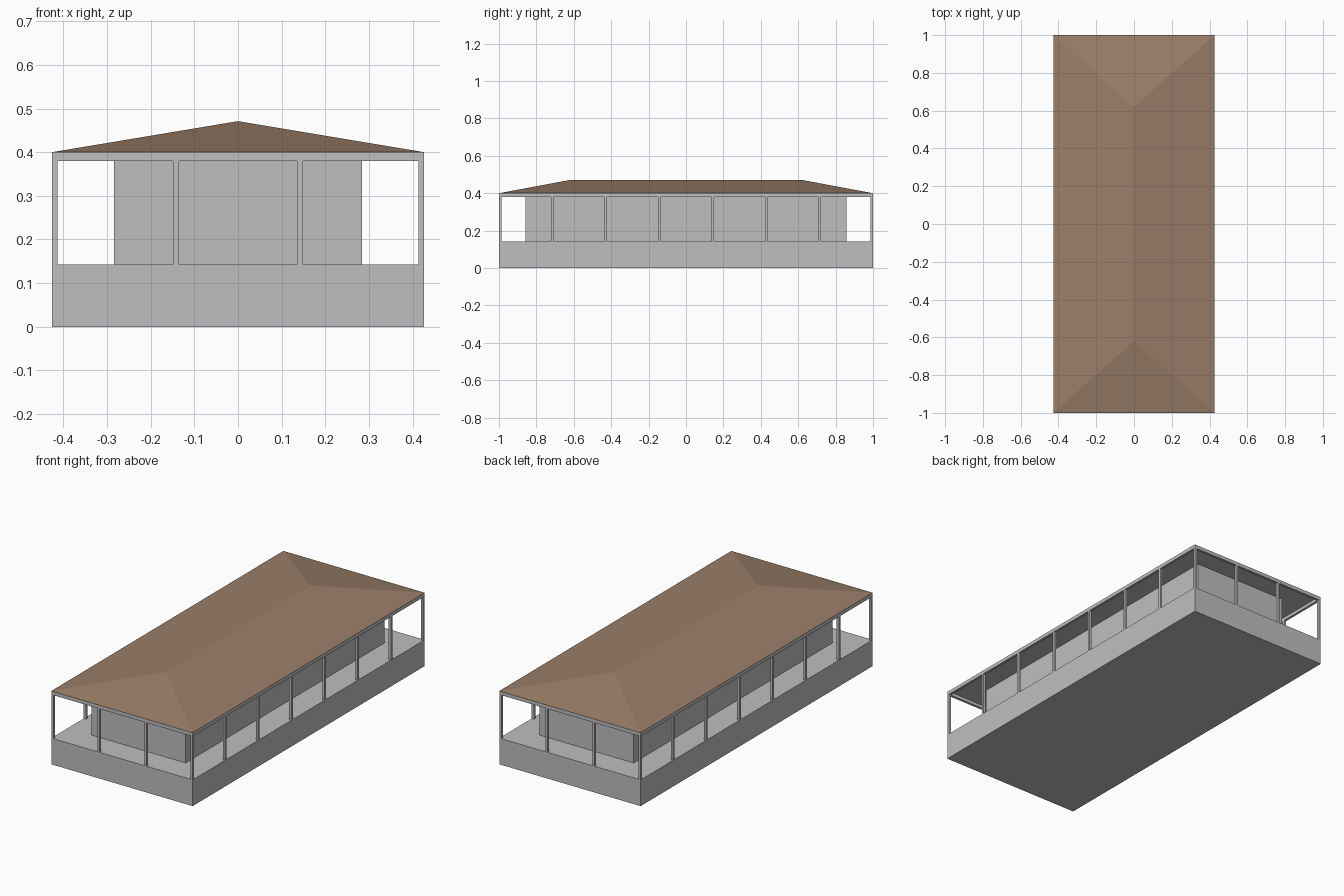
import bpy
import bmesh
from mathutils import Matrix

if "Cube" in bpy.data.objects:
    bpy.data.objects.remove(bpy.data.objects["Cube"])

HX, HY = 0.4265, 1.0              # half width and half length
FLOOR, BEAM, EAVE, RIDGE = 0.143, 0.38, 0.40, 0.471
POST = 0.013


def material(name, rgb):
    mat = bpy.data.materials.new(name)
    mat.use_nodes = True
    mat.diffuse_color = (*rgb, 1)
    mat.node_tree.nodes["Principled BSDF"].inputs["Base Color"].default_value = (*rgb, 1)
    return mat


stone = material("grey stone", (0.52, 0.52, 0.52))
tile = material("brown roof tile", (0.33, 0.21, 0.14))


def finish(name, bm, mat):
    bmesh.ops.recalc_face_normals(bm, faces=bm.faces[:])
    mesh = bpy.data.meshes.new(name)
    bm.to_mesh(mesh)
    bm.free()
    mesh.materials.append(mat)
    obj = bpy.data.objects.new(name, mesh)
    bpy.context.collection.objects.link(obj)
    return obj


def box(name, x, y, z0, z1, sx, sy, mat=stone):
    bm = bmesh.new()
    place = Matrix.Translation((x, y, (z0 + z1) / 2)) @ Matrix.Diagonal((sx, sy, z1 - z0, 1))
    bmesh.ops.create_cube(bm, size=1, matrix=place)
    return finish(name, bm, mat)


# Plinth and enclosed inner hall
box("plinth", 0, 0, 0, FLOOR, 2 * HX, 2 * HY)
box("inner_hall", 0, 0, FLOOR, EAVE - 0.001, HX * 4 / 3, HY * 12 / 7)

# Posts around the veranda, flush with the plinth edge
ex, ey = HX - POST / 2, HY - POST / 2
for sx, side in ((1, "left"), (-1, "right")):
    for sy, end in ((-1, "front"), (1, "back")):
        box(f"{side}_{end}_corner_post", sx * ex, sy * ey, FLOOR, BEAM, POST, POST)
        box(f"{end}_{side}_post", sx * HX / 3, sy * ey, FLOOR, BEAM, POST, POST)
    for i in range(1, 7):
        y = -HY + i * 2 * HY / 7
        box(f"{side}_post_{i}", sx * ex, y, FLOOR, BEAM, POST, POST)

# Ring of eave beams with a thin ceiling inside
for sx, side in ((1, "left"), (-1, "right")):
    box(f"{side}_beam", sx * ex, 0, BEAM, EAVE, POST, 2 * HY)
for sy, end in ((-1, "front"), (1, "back")):
    box(f"{end}_beam", 0, sy * ey, BEAM, EAVE, 2 * (HX - POST), POST)
box("ceiling", 0, 0, EAVE - 0.002, EAVE - 0.0005, 2 * (HX - POST), 2 * (HY - POST))

# Hipped roof
bm = bmesh.new()
eave = [bm.verts.new((x * HX, y * HY, EAVE)) for x, y in ((-1, -1), (1, -1), (1, 1), (-1, 1))]
front, back = [bm.verts.new((0, y, RIDGE)) for y in (-0.62, 0.62)]
a, b, c, d = eave
for face in ((a, b, front), (b, c, back, front), (c, d, back), (d, a, front, back), (d, c, b, a)):
    bm.faces.new(face)
finish("hipped_roof", bm, tile)
